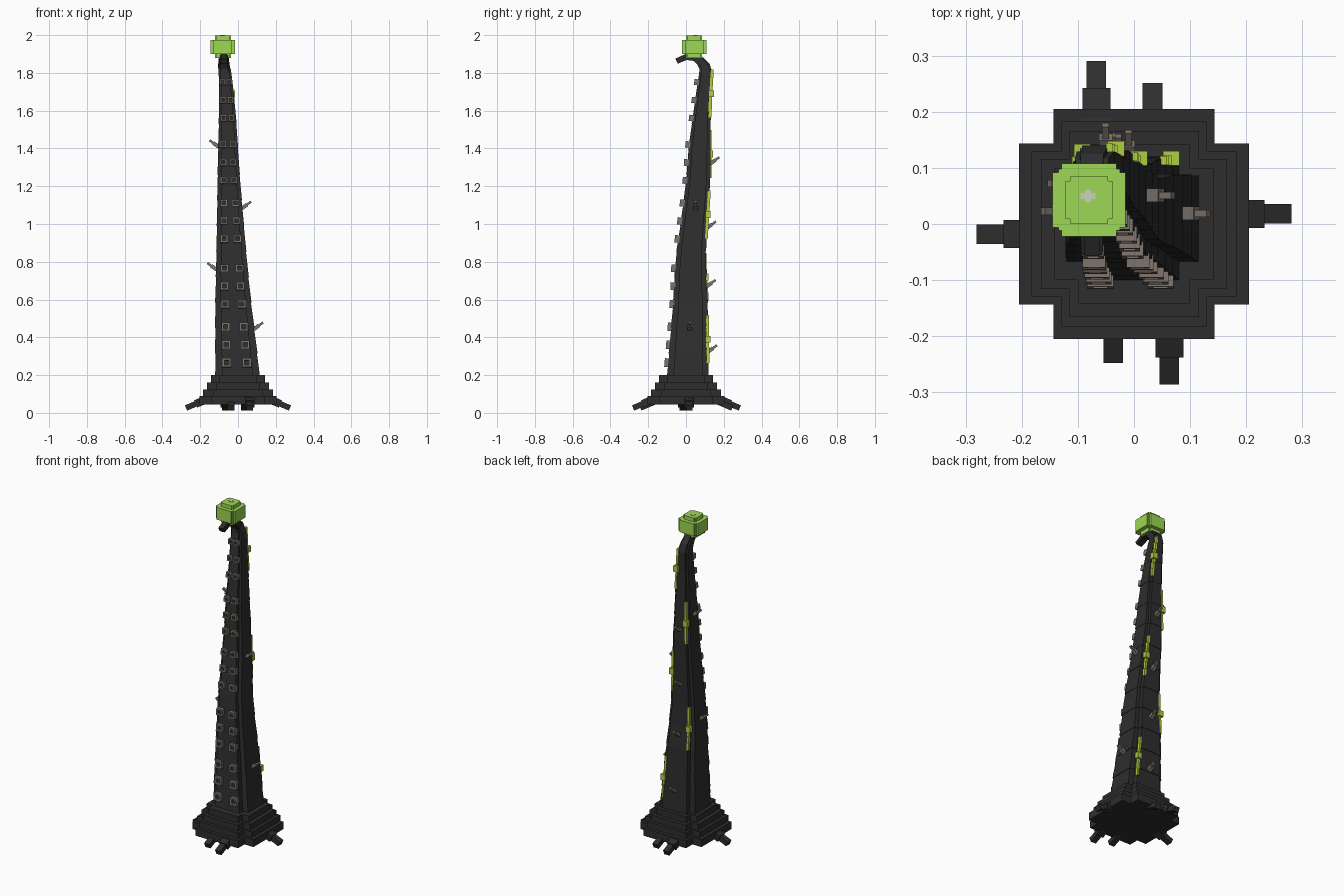
import bpy, bmesh
from math import radians, atan2, sin, cos
from mathutils import Matrix, Vector

cube = bpy.data.objects.get("Cube")
if cube:
    bpy.data.objects.remove(cube, do_unlink=True)


def material(name, r, g, b):
    m = bpy.data.materials.new(name)
    m.use_nodes = True
    m.diffuse_color = (r, g, b, 1)
    m.node_tree.nodes["Principled BSDF"].inputs["Base Color"].default_value = (r, g, b, 1)
    return m


charcoal = material("charcoal", 0.027, 0.027, 0.027)
taupe = material("taupe", 0.2, 0.17, 0.145)
bulb_green = material("bulb green", 0.34, 0.68, 0.09)
moss_green = material("moss green", 0.42, 0.62, 0.05)
pale = material("pale", 0.6, 0.65, 0.5)


def finish(name, bm, mat):
    bmesh.ops.recalc_face_normals(bm, faces=bm.faces)
    me = bpy.data.meshes.new(name)
    bm.to_mesh(me)
    bm.free()
    me.materials.append(mat)
    ob = bpy.data.objects.new(name, me)
    bpy.context.collection.objects.link(ob)
    return ob


def box(bm, frame, centre, size):
    """Add a box placed in a local frame."""
    m = frame @ Matrix.Translation(centre) @ Matrix.Diagonal((*size, 1))
    bmesh.ops.create_cube(bm, size=1, matrix=m)


def plus_outline(hx, hy, k=0.7):
    """Rectangle with a square notch cut from each corner."""
    a, b = hx * k, hy * k
    quarter = [(hx, b), (a, b), (a, hy)]
    half = quarter + [(-x, y) for x, y in reversed(quarter)]
    return half + [(-x, -y) for x, y in half]


def loft(bm, rings):
    loops = [[bm.verts.new(p) for p in ring] for ring in rings]
    n = len(loops[0])
    for low, high in zip(loops, loops[1:]):
        for i in range(n):
            j = (i + 1) % n
            bm.faces.new((low[i], low[j], high[j], high[i]))
    bm.faces.new(loops[0])
    bm.faces.new(loops[-1])


# Stalk sides by height: z, x min, x max, y min, y max
STALK = [
    (0.18, -0.121, 0.118, -0.102, 0.12), (0.6, -0.12, 0.068, -0.066, 0.115),
    (0.8, -0.115, 0.048, -0.058, 0.102), (1.1, -0.11, 0.022, -0.015, 0.12),
    (1.25, -0.108, 0.01, 0.003, 0.13), (1.4, -0.105, 0.0, 0.013, 0.13),
    (1.6, -0.1, -0.012, 0.04, 0.13), (1.8, -0.102, -0.035, 0.07, 0.14),
]


def stalk_at(z):
    """Centre and half widths of the stalk at a height."""
    for lo, hi in zip(STALK, STALK[1:]):
        if z <= hi[0]:
            break
    t = (z - lo[0]) / (hi[0] - lo[0])
    x0, x1, y0, y1 = [p + (q - p) * t for p, q in zip(lo[1:], hi[1:])]
    return (x0 + x1) / 2, (y0 + y1) / 2, (x1 - x0) / 2, (y1 - y0) / 2


def ring(cx, cy, cz, hx, hy, pitch=0):
    c, s = cos(pitch), sin(pitch)
    return [(cx + x, cy + y * c, cz + y * s) for x, y in plus_outline(hx, hy)]


# Stalk in slightly stepped segments
bm = bmesh.new()
rings = []
for i in range(13):
    z = 0.18 + i * 0.135
    cx, cy, hx, hy = stalk_at(z)
    for grow in ((0.985, 1.015) if 0 < i < 12 else (1,)):
        rings.append(ring(cx, cy, z, hx * grow, hy * grow))
# Tip curling forward
for y, z, hx, hy, pitch in [(0.098, 1.835, 0.03, 0.03, 25), (0.075, 1.863, 0.027, 0.024, 50),
                            (0.045, 1.882, 0.024, 0.019, 75), (0.0, 1.884, 0.021, 0.016, 100),
                            (-0.05, 1.862, 0.019, 0.015, 118)]:
    rings.append(ring(-0.075, y, z, hx, hy, radians(pitch)))
loft(bm, rings)
finish("stalk", bm, charcoal)

# Stepped base
bm = bmesh.new()
for z0, z1, half in [(0.045, 0.09, 0.205), (0.09, 0.125, 0.184),
                     (0.125, 0.162, 0.165), (0.162, 0.2, 0.142)]:
    loft(bm, [ring(0, 0, z, half, half) for z in (z0, z1)])
finish("base", bm, charcoal)

# Roots: heading, sideways offset, reach, has collar
bm = bmesh.new()
for heading, side, reach, collar in [(0, 0.018, 0.28, True), (180, 0.018, 0.28, True),
                                     (90, 0.067, 0.29, True), (90, -0.033, 0.25, False),
                                     (-90, 0.063, 0.285, True), (-90, -0.037, 0.247, False)]:
    frame = (Matrix.Rotation(radians(heading), 4, 'Z')
             @ Matrix.Translation((reach - 0.005, side, 0.026))
             @ Matrix.Rotation(radians(23), 4, 'Y'))
    box(bm, frame, (-0.065, 0, 0), (0.13, 0.035, 0.03))
    if collar:
        box(bm, frame, (-0.1, 0, 0), (0.09, 0.05, 0.042))
finish("roots", bm, charcoal)

# Paired square suckers up the front
rims, cups = bmesh.new(), bmesh.new()
for group in (0.265, 0.575, 0.92, 1.23, 1.56):
    for row in range(3):
        z = group + row * 0.095
        cx, cy, hx, hy = stalk_at(z)
        _, cy2, _, hy2 = stalk_at(z + 0.02)
        lean = atan2((cy2 - hy2) - (cy - hy), 0.02)
        s = 0.024 + 0.2 * hx
        w = s * 0.24
        for side in (-1, 1):
            frame = (Matrix.Translation((cx + side * hx * 0.47, cy - hy, z))
                     @ Matrix.Rotation(-lean, 4, 'X'))
            for e in (-1, 1):
                box(rims, frame, (e * (s - w) / 2, -0.006, 0), (w, 0.026, s))
                box(rims, frame, (0, -0.006, e * (s - w) / 2), (s, 0.026, w))
            box(cups, frame, (0, -0.002, 0), (s - w, 0.016, s - w))
finish("sucker_rims", rims, taupe)
finish("sucker_cups", cups, charcoal)

# Upturned thorns on the back and sides
bm = bmesh.new()
for heading, heights in [(90, (0.325, 0.67, 0.98, 1.32)), (0, (0.445, 1.085)),
                         (180, (0.76, 1.41))]:
    for z in heights:
        cx, cy, hx, hy = stalk_at(z)
        out = hy if heading == 90 else hx
        frame = (Matrix.Translation((cx, cy, z)) @ Matrix.Rotation(radians(heading), 4, 'Z')
                 @ Matrix.Translation((out, 0, 0)) @ Matrix.Rotation(radians(-36), 4, 'Y'))
        box(bm, frame, (0.014, 0, 0), (0.034, 0.024, 0.02))
        box(bm, frame, (0.042, 0, 0), (0.03, 0.013, 0.012))
finish("thorns", bm, taupe)

# Moss strips with a lump, along the rear corners
bm = bmesh.new()
for side, heights in [(1, (0.39, 1.05, 1.69)), (-1, (0.72, 1.37))]:
    for mid in heights:
        for i in range(6):
            z = mid - 0.105 + i * 0.042
            cx, cy, hx, hy = stalk_at(z)
            place = Matrix.Translation((cx + side * hx * 0.72, cy + hy, z))
            box(bm, place, (0, -0.003, 0), (0.012, 0.016, 0.044))
        cx, cy, hx, hy = stalk_at(mid)
        place = Matrix.Translation((cx + side * hx * 0.75, cy + hy, mid))
        box(bm, place, (0, 0, 0), (0.03, 0.026, 0.036))
finish("moss", bm, moss_green)

# Glowing bulb over the tip
bm = bmesh.new()
middle = Matrix.Translation((-0.08, 0.043, 1.938))
for size in [(0.13, 0.098, 0.074), (0.098, 0.13, 0.074), (0.084, 0.068, 0.12),
             (0.068, 0.084, 0.12), (0.11, 0.11, 0.074)]:
    box(bm, middle, (0, 0, 0), size)
finish("bulb", bm, bulb_green)

# Small mark on top of the bulb
bm = bmesh.new()
for size in [(0.026, 0.01, 0.004), (0.01, 0.022, 0.004)]:
    box(bm, middle, (-0.002, 0.007, 0.06), size)
finish("bulb_mark", bm, pale)
